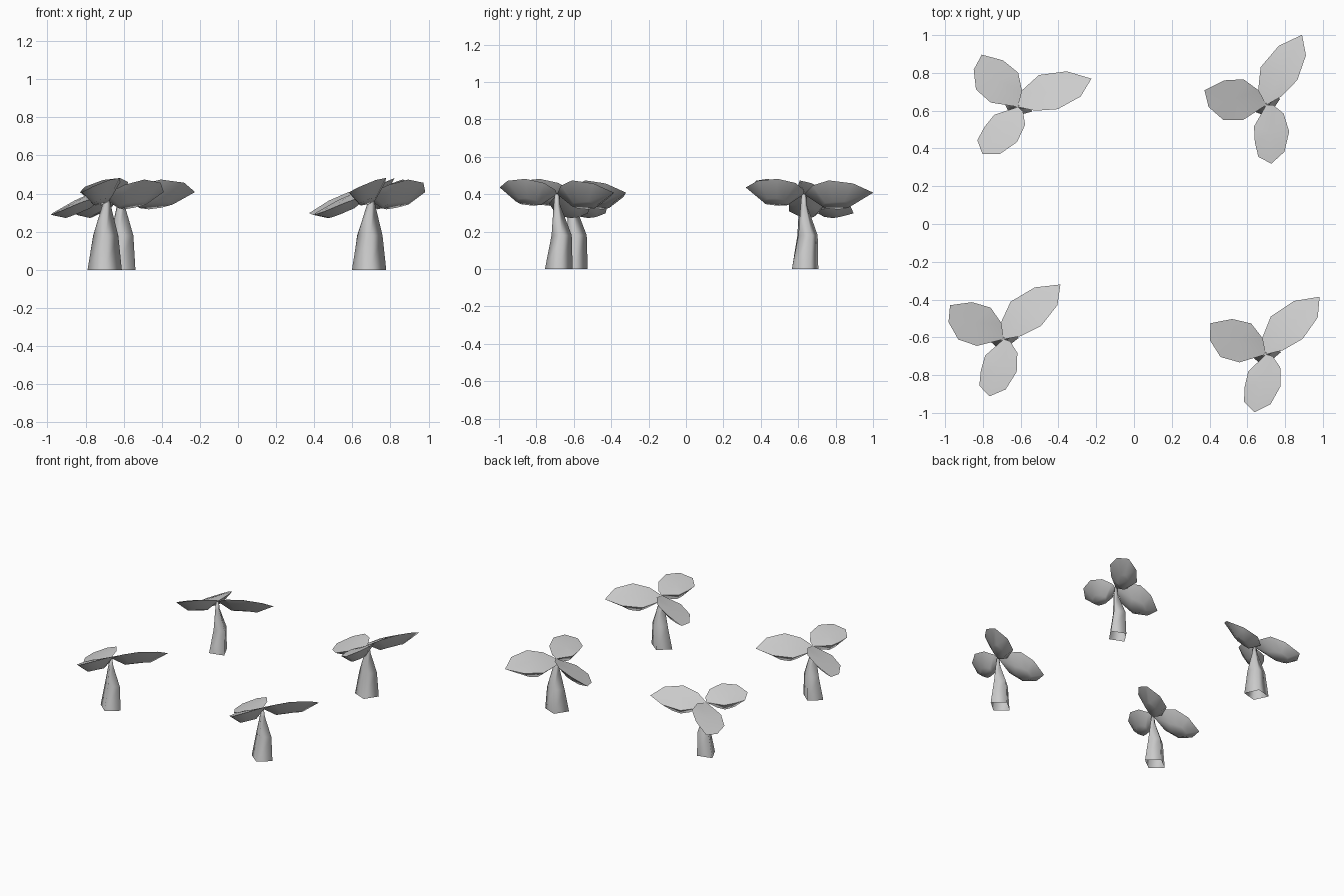
import bpy
import bmesh
from math import radians
from mathutils import Matrix, Vector

cube = bpy.data.objects.get("Cube")
if cube:
    bpy.data.objects.remove(cube, do_unlink=True)

# One plain grey for everything
grey = bpy.data.materials.new("pale_grey")
grey.use_nodes = True
colour = (0.6, 0.6, 0.6, 1)
grey.diffuse_color = colour
grey.node_tree.nodes["Principled BSDF"].inputs["Base Color"].default_value = colour

CROWN = 0.40  # height where the leaves meet

# Stem rings: height, centre x, centre y, half width in x, half width in y
STEM = [(0, -.01, .01, .09, .074), (.18, -.005, .025, .066, .054),
        (.34, 0, 0, .022, .018), (CROWN, 0, 0, .012, .012)]

# Leaves: plan outline from the crown, tilt of the blade in x and y, belly depth
LEAVES = {
    "long_leaf": ([(0, 0), (-.025, .07), (.03, .2), (.155, .28),
                   (.29, .3), (.278, .19), (.196, .078), (.091, .02)], (.42, -.28), .085),
    "side_leaf": ([(0, 0), (-.015, .085), (-.075, .165), (-.175, .19),
                   (-.29, .17), (-.295, .08), (-.24, -.01), (-.14, -.04)], (.42, .15), .06),
    "front_leaf": ([(0, 0), (-.095, -.09), (-.115, -.17), (-.12, -.25), (-.065, -.305),
                    (.02, -.265), (.075, -.17), (.075, -.07), (.035, -.01)], (.42, -.21), .08),
}

# Plants: crown position and turn
PLANTS = {
    "front_right": (-.69, -.61, -2),
    "back_right": (-.615, .62, -25),
    "front_left": (.698, -.69, 1),
    "back_left": (.70, .63, 17),
}


def finish(bm, name, matrix):
    bmesh.ops.recalc_face_normals(bm, faces=bm.faces[:])
    mesh = bpy.data.meshes.new(name)
    for face in bm.faces:
        face.smooth = True
    bm.to_mesh(mesh)
    bm.free()
    mesh.materials.append(grey)
    obj = bpy.data.objects.new(name, mesh)
    obj.matrix_world = matrix
    bpy.context.collection.objects.link(obj)


def bridge(bm, low, high):
    for i in range(len(low)):
        j = (i + 1) % len(low)
        bm.faces.new((low[i], low[j], high[j], high[i]))


def make_stem(name, matrix):
    # Four-sided tapering tube, open at the foot
    bm = bmesh.new()
    rings = []
    for z, cx, cy, w, d in STEM:
        corners = [(cx + w, cy), (cx, cy + d), (cx - w, cy), (cx, cy - d)]
        rings.append([bm.verts.new((x, y, z)) for x, y in corners])
    for low, high in zip(rings, rings[1:]):
        bridge(bm, low, high)
    bm.faces.new(rings[-1])
    finish(bm, name, matrix)


def make_leaf(name, outline, tilt, belly, matrix):
    # Tilted blade: nearly flat top, sharp rim and a rounded belly below
    def lift(p, drop=0):
        r = p.length
        z = CROWN + tilt[0] * p.x + tilt[1] * p.y + .2 * r - .65 * r * r
        return (p.x, p.y, z - drop)

    bm = bmesh.new()
    points = [Vector(p) for p in outline]
    middle = sum(points, Vector((0, 0))) / len(points)
    rim = [bm.verts.new(lift(p)) for p in points]
    keel = [bm.verts.new(lift(middle.lerp(p, .45), belly)) for p in points]
    hub = bm.verts.new(lift(middle))
    for a, b in zip(rim, rim[1:] + rim[:1]):
        bm.faces.new((a, b, hub)).normal_update()
        bm.edges.get((a, b)).smooth = False
    bridge(bm, rim, keel)
    bm.faces.new(keel)
    finish(bm, name, matrix)


for place, (x, y, turn) in PLANTS.items():
    matrix = Matrix.Translation((x, y, 0)) @ Matrix.Rotation(radians(turn), 4, "Z")
    make_stem(place + "_stem", matrix)
    for leaf, (outline, tilt, belly) in LEAVES.items():
        make_leaf(place + "_" + leaf, outline, tilt, belly, matrix)
